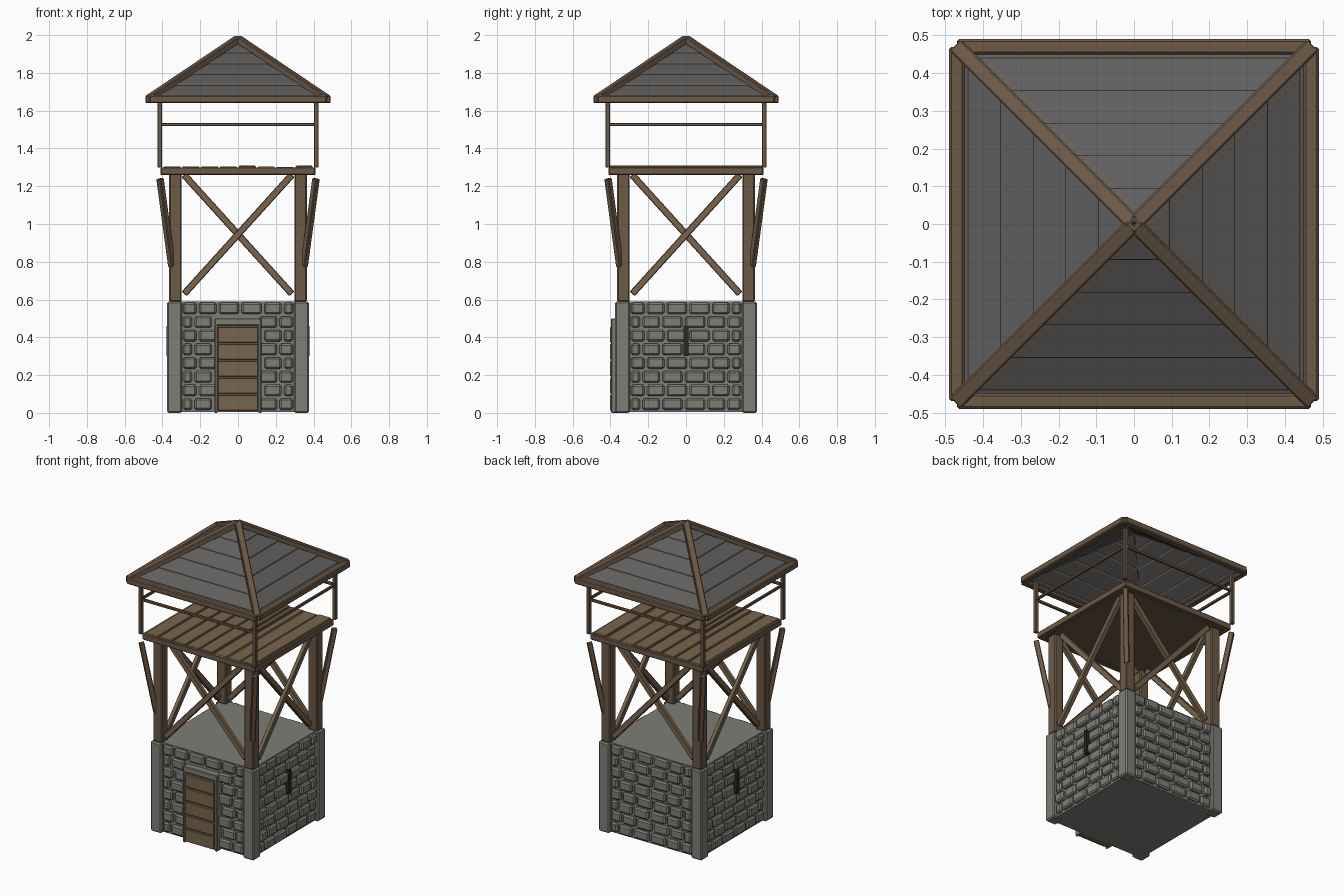
import bpy, bmesh, math, random
from mathutils import Matrix, Vector

if "Cube" in bpy.data.objects:
    bpy.data.objects.remove(bpy.data.objects["Cube"])

random.seed(3)

def material(name, rgb):
    m = bpy.data.materials.new(name)
    m.diffuse_color = (*rgb, 1)
    m.use_nodes = True
    m.node_tree.nodes["Principled BSDF"].inputs["Base Color"].default_value = m.diffuse_color
    return m

WOOD = material("wood", (0.15, 0.10, 0.062))
PLANK = material("plank_wood", (0.19, 0.13, 0.075))
STONE = material("stone", (0.21, 0.21, 0.185))
SLATE = material("slate", (0.12, 0.115, 0.11))
DARK = material("dark", (0.02, 0.02, 0.02))
SIDES = [Matrix.Rotation(k * math.pi / 2, 4, 'Z') for k in range(4)]  # front, right, back, left

def box(x0, x1, y0, y1, z0, z1):
    """Matrix turning a unit cube into a box with these limits."""
    return (Matrix.Translation(((x0 + x1) / 2, (y0 + y1) / 2, (z0 + z1) / 2))
            @ Matrix.Diagonal((x1 - x0, y1 - y0, z1 - z0, 1)))

def beam(a, b, w, d):
    """Matrix turning a unit cube into a beam from a to b."""
    a, b = Vector(a), Vector(b)
    rot = (b - a).to_track_quat('Z', 'Y').to_matrix().to_4x4()
    return Matrix.Translation((a + b) / 2) @ rot @ Matrix.Diagonal((w, d, (b - a).length, 1))

def finish(name, bm, mat, bevel):
    bmesh.ops.recalc_face_normals(bm, faces=bm.faces)
    me = bpy.data.meshes.new(name)
    bm.to_mesh(me)
    bm.free()
    me.materials.append(mat)
    ob = bpy.data.objects.new(name, me)
    bpy.context.collection.objects.link(ob)
    if bevel:
        mod = ob.modifiers.new("bevel", 'BEVEL')
        mod.width, mod.segments, mod.limit_method = bevel, 1, 'ANGLE'
    return ob

def boxes(name, mats, mat, bevel=0.004):
    bm = bmesh.new()
    for m in mats:
        bmesh.ops.create_cube(bm, size=1, matrix=m)
    return finish(name, bm, mat, bevel)

def around(parts):
    return [r @ p for r in SIDES for p in parts]

# Stone base: core, corner pillars and wall blocks
boxes("base_core", [box(-.35, .35, -.35, .35, 0.005, .59)], STONE, 0)
boxes("corner_pillars", around([box(-.375, -.297, -.375, -.297, 0, .59)]), STONE, 0.008)

blocks = []
pitch = 0.58 / 8
cuts = [-.297, -.225, -.12, 0, .12, .225, .297]
for side, r in enumerate(SIDES):
    for row in range(8):
        z = 0.01 + row * pitch
        shift = 0.012 if row % 2 else -0.012
        for i in range(6):
            x0 = cuts[i] + (shift if i else 0)
            x1 = cuts[i + 1] + (shift if i < 5 else 0)
            if side == 0 and i in (2, 3) and z < 0.47:
                continue
            out = random.uniform(.364, .374)
            blocks.append(r @ box(x0 + .007, x1 - .007, -out, -.34, z + .006, z + pitch - .006))
boxes("wall_blocks", blocks, STONE, 0.009)

# Arrow slits on the two side walls
boxes("arrow_slits", [SIDES[k] @ box(-.012, .012, -.379, -.34, .3, .46) for k in (1, 3)], DARK, 0)

# Door with stone frame
boxes("door_frame", [box(-.124, -.107, -.396, -.34, 0, .5), box(.107, .124, -.396, -.34, 0, .5),
                     box(-.124, .124, -.396, -.34, .463, .5)], STONE)
boxes("door_backing", [box(-.108, .108, -.385, -.34, .005, .464)], PLANK, 0)
boxes("door_boards", [box(-.106, .106, -.402, -.38, .012 + i * .09, .096 + i * .09)
                      for i in range(5)], PLANK)

# Timber legs, crossed braces and corner struts
boxes("legs", around([box(-.364, -.298, -.364, -.298, .59, 1.265)]), WOOD, 0.006)
boxes("cross_braces", around([beam((-.285, -.342, .63), (.285, -.342, 1.26), .028, .036),
                              beam((.285, -.32, .63), (-.285, -.32, 1.26), .028, .036)]), PLANK)
boxes("corner_struts", around([beam((-.35, -.35, .775), (-.413, -.413, 1.24), .032, .032)]), WOOD)

# Lookout platform: slab, edge beams and floor boards
boxes("platform_slab", [box(-.39, .39, -.39, .39, 1.265, 1.298)], WOOD, 0)
boxes("platform_edges", around([box(-.41, .41, -.41, -.375, 1.26, 1.3)]), WOOD)
w = 0.8 / 8
boxes("floor_boards", [box(-.4 + i * w + .005, -.4 + (i + 1) * w - .005, -.405, .405, 1.285,
                           1.306 + random.uniform(-.003, .003)) for i in range(8)], PLANK)

# Railing posts and rails
boxes("upper_posts", around([box(-.427, -.403, -.427, -.403, 1.3, 1.65)]), WOOD, 0.003)
boxes("rails", around([box(-.41, .41, -.423, -.407, 1.518, 1.535)]), WOOD, 0.003)

# Roof: overlapping slate courses on four slopes
def course(bm, r, d0, d1):
    rings = []
    for d, lift in ((d0, 0.0), (d1, 0.010)):
        z = 1.966 - 0.66 * d + lift
        for dz in (0, -0.014):
            rings.append([bm.verts.new(r @ Vector((s * d, -d, z + dz))) for s in (-1, 1)])
    top0, bot0, top1, bot1 = rings
    for a, b in ((top0, top1), (top1, bot1), (bot1, bot0), (bot0, top0)):
        bm.faces.new((a[0], a[1], b[1], b[0]))
    for k in (0, 1):
        bm.faces.new((top0[k], top1[k], bot1[k], bot0[k]))

bm = bmesh.new()
edges = [0.012, 0.095, 0.182, 0.268, 0.355, 0.44, 0.468]
for r in SIDES:
    for d0, d1 in zip(edges, edges[1:]):
        course(bm, r, max(d0 - .012, .006), d1)
finish("roof_slates", bm, SLATE, 0.002)

# Roof frame: eaves and hip beams
boxes("eaves", around([box(-.47, .47, -.49, -.45, 1.64, 1.682)]), WOOD, 0.006)
boxes("hip_beams", around([beam((-.47, -.47, 1.664), (0, 0, 1.98), .042, .036)]), WOOD, 0.005)
